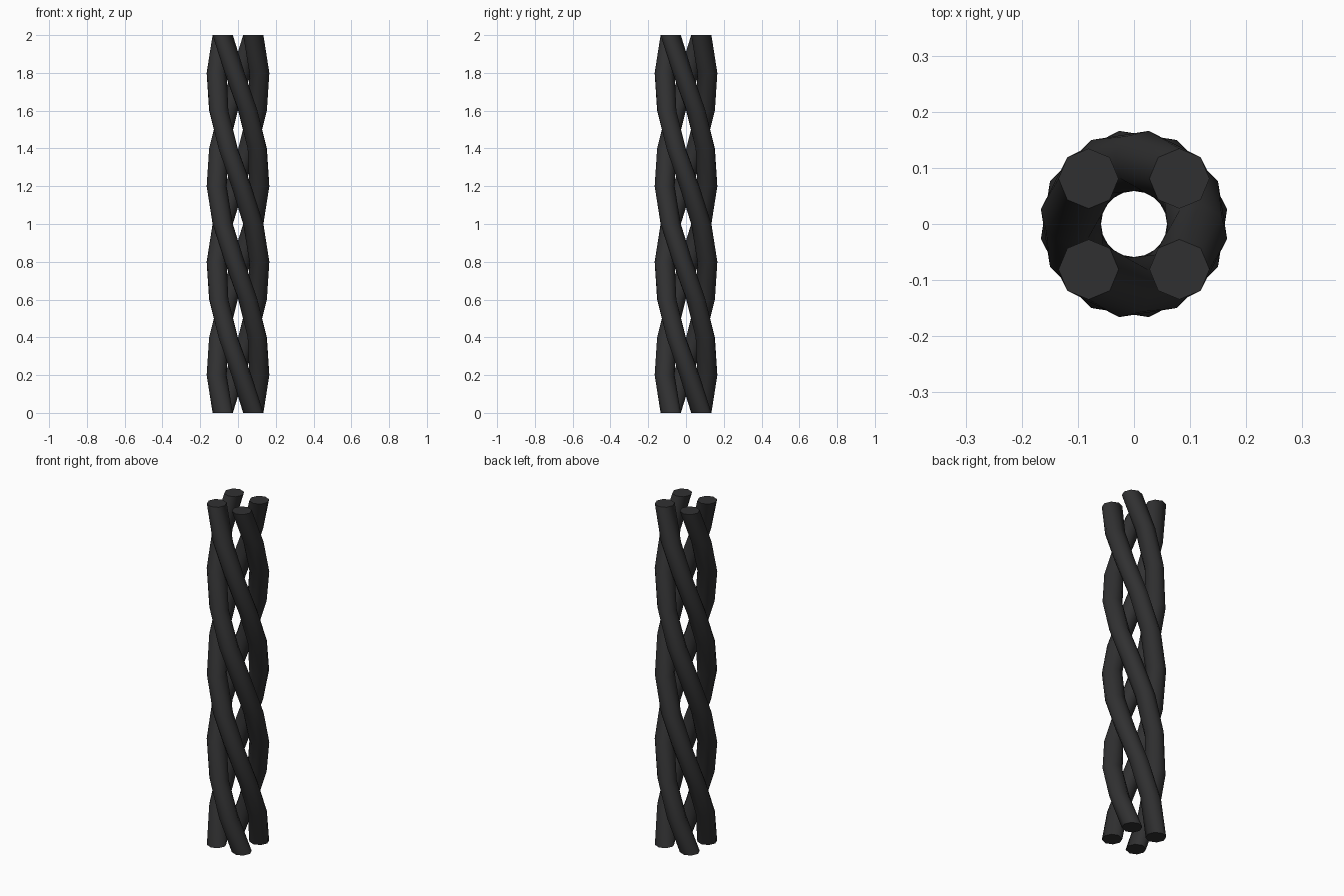
import bpy, bmesh, math

if "Cube" in bpy.data.objects:
    bpy.data.objects.remove(bpy.data.objects["Cube"])

PATH_R = 0.1145   # distance of strand centre from the axis
TUBE_R = 0.0535   # strand radius
SIDES = 8
STEPS = 10        # slices over one full clockwise turn
HEIGHT = 2.0

mat = bpy.data.materials.new("charcoal")
mat.diffuse_color = (0.03, 0.03, 0.031, 1)
mat.use_nodes = True
mat.node_tree.nodes["Principled BSDF"].inputs["Base Color"].default_value = mat.diffuse_color


def strand(index):
    """One octagonal profile extruded upward while turning about the z axis."""
    bm = bmesh.new()
    rings = []
    for s in range(STEPS + 1):
        turn = math.radians(45 + 90 * index) - 2 * math.pi * s / STEPS
        cx, cy = PATH_R * math.cos(turn), PATH_R * math.sin(turn)
        ring = []
        for k in range(SIDES):
            a = turn + 2 * math.pi * k / SIDES
            ring.append(bm.verts.new((cx + TUBE_R * math.cos(a),
                                      cy + TUBE_R * math.sin(a),
                                      HEIGHT * s / STEPS)))
        rings.append(ring)
    # side walls, smooth
    for low, high in zip(rings, rings[1:]):
        for k in range(SIDES):
            n = (k + 1) % SIDES
            bm.faces.new((low[k], low[n], high[n], high[k])).smooth = True
    # flat end caps
    for cap in (rings[0][::-1], rings[-1]):
        face = bm.faces.new(cap)
        for e in face.edges:
            e.smooth = False
    bmesh.ops.recalc_face_normals(bm, faces=bm.faces)
    mesh = bpy.data.meshes.new("strand")
    bm.to_mesh(mesh)
    bm.free()
    mesh.materials.append(mat)
    obj = bpy.data.objects.new(f"twisted_strand_{index + 1}", mesh)
    bpy.context.collection.objects.link(obj)


for i in range(4):
    strand(i)
